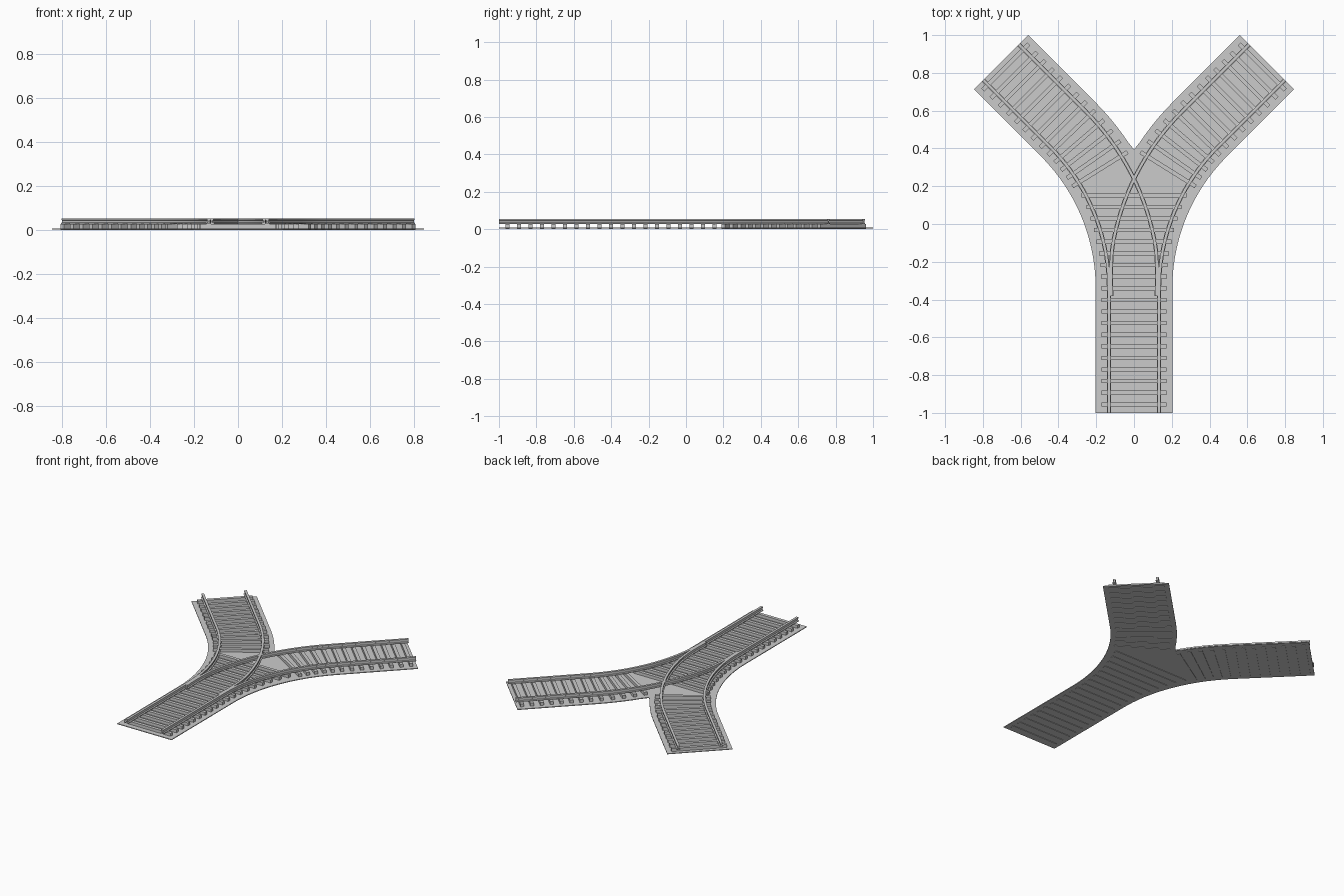
import bpy, bmesh
from math import sin, cos, pi, sqrt, radians
from mathutils import Vector

cube = bpy.data.objects.get("Cube")
if cube:
    bpy.data.objects.remove(cube)

R, START, BED, GAUGE, TIE = 1.19, -0.34, 0.203, 0.133, 0.172
STEM, ARC, END = 0.66, R * pi / 4, 0.502
TOTAL = STEM + ARC + END
PITCH = 0.0615

# One plain grey for the whole track
grey = bpy.data.materials.new("light grey")
grey.use_nodes = True
grey.diffuse_color = (0.6, 0.6, 0.6, 1)
grey.node_tree.nodes["Principled BSDF"].inputs["Base Color"].default_value = (0.6, 0.6, 0.6, 1)


def finish(name, bm, mirror=False):
    bmesh.ops.recalc_face_normals(bm, faces=bm.faces)
    me = bpy.data.meshes.new(name)
    bm.to_mesh(me)
    bm.free()
    me.shade_smooth()
    me.set_sharp_from_angle(angle=radians(30))
    me.materials.append(grey)
    ob = bpy.data.objects.new(name, me)
    bpy.context.collection.objects.link(ob)
    if mirror:
        mod = ob.modifiers.new("Mirror", 'MIRROR')
        mod.use_mirror_merge = False


def frame(s):
    """Point, and outward side direction, on the right-hand route."""
    if s < STEM:
        return Vector((0, s - 1, 0)), Vector((1, 0, 0))
    a = min((s - STEM) / R, pi / 4)
    p = Vector((R - R * cos(a), START + R * sin(a), 0))
    extra = max(0, s - STEM - ARC)
    return p + Vector((sin(a), cos(a), 0)) * extra, Vector((cos(a), -sin(a), 0))


def stations(start):
    arc = [STEM + ARC * i / 20 for i in range(21)]
    return [start] + [s for s in arc if s > start + 0.01] + [TOTAL]


def offset(s, d):
    p, side = frame(s)
    return p + side * d


# Ground bed: one Y-shaped sheet
outer = [offset(s, BED) for s in stations(0)]
inner = [p for p in (offset(s, -BED) for s in reversed(stations(0))) if p.x > 0.01]
notch = Vector((0, START + sqrt((R + BED) ** 2 - R ** 2) + 0.01, 0))
half = outer + inner
outline = half + [notch] + [Vector((-p.x, p.y, 0)) for p in reversed(half)]
bm = bmesh.new()
face = bm.faces.new([bm.verts.new((p.x, p.y, 0.003)) for p in outline])
top = bmesh.ops.extrude_face_region(bm, geom=[face])["geom"]
bmesh.ops.translate(bm, vec=(0, 0, 0.005), verts=[v for v in top if isinstance(v, bmesh.types.BMVert)])
bmesh.ops.triangulate(bm, faces=[f for f in bm.faces if len(f.verts) > 4])
finish("track_bed", bm)


def add_bar(bm, centre, side, half_length):
    """Sleeper box lying along the side direction."""
    along = Vector((-side.y, side.x, 0)) * 0.011
    reach = side * half_length
    rings = []
    for z in (0, 0.028):
        base = Vector((centre.x, centre.y, z))
        rings.append([bm.verts.new(base + reach * i + along * j)
                      for i, j in ((-1, -1), (1, -1), (1, 1), (-1, 1))])
    low, high = rings
    bm.faces.new(low)
    bm.faces.new(high)
    for i in range(4):
        k = (i + 1) % 4
        bm.faces.new((low[i], low[k], high[k], high[i]))


# Sleepers of the stem, widening across the switch
bm = bmesh.new()
y = -0.955
while y < 0.19:
    shift = R - sqrt(R * R - (y - START) ** 2) if y > START else 0
    add_bar(bm, Vector((0, y, 0)), Vector((1, 0, 0)), TIE + shift)
    y += PITCH
finish("stem_sleepers", bm)

# Sleepers of the branches
bm = bmesh.new()
s = TOTAL - 0.035
while s > STEM + R * pi / 6 - 0.02:
    p, side = frame(s)
    add_bar(bm, p, side, TIE)
    s -= PITCH
finish("branch_sleepers", bm, mirror=True)

# Rail section: foot, web and head
side_profile = [(0.011, 0.028), (0.011, 0.032), (0.004, 0.035),
                (0.004, 0.044), (0.008, 0.046), (0.008, 0.054)]
profile = side_profile + [(-x, z) for x, z in reversed(side_profile)]


def rail(name, start, gauge, taper=0):
    bm = bmesh.new()
    rings = []
    for s in stations(start):
        p, side = frame(s)
        # Switch blades start slightly inside the running rail
        d = gauge + taper * max(0, 1 - (s - start) / 0.25)
        rings.append([bm.verts.new(p + side * (d + x) + Vector((0, 0, z))) for x, z in profile])
    n = len(profile)
    for a, b in zip(rings, rings[1:]):
        for i in range(n):
            k = (i + 1) % n
            bm.faces.new((a[i], a[k], b[k], b[i]))
    bm.faces.new(rings[0])
    bm.faces.new(rings[-1])
    finish(name, bm, mirror=True)


rail("outer_rails", 0, GAUGE)
rail("inner_rails", 0.62, -GAUGE, 0.014)
